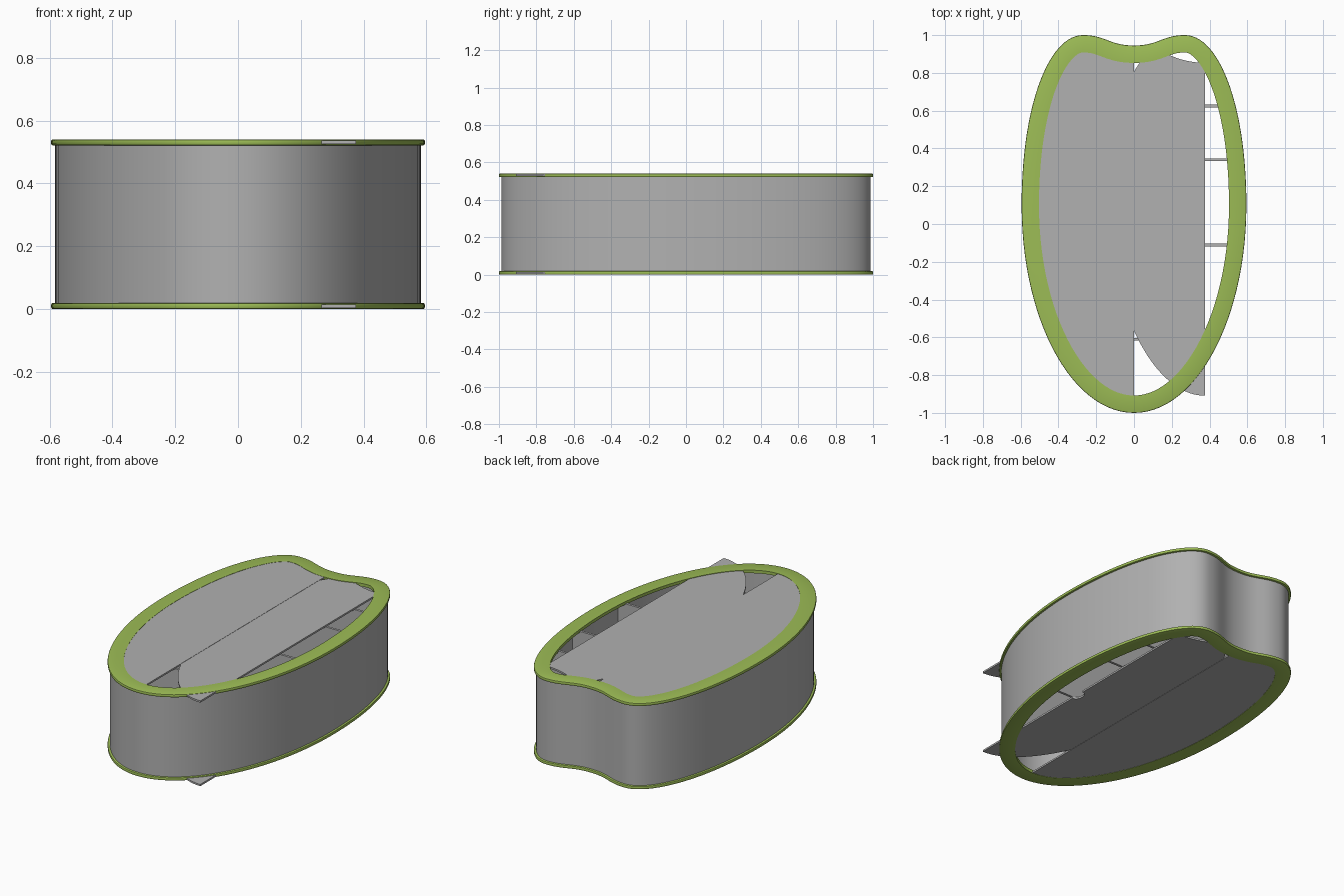
import bpy, bmesh, math
from mathutils import Vector
from mathutils.geometry import interpolate_bezier

if "Cube" in bpy.data.objects:
    bpy.data.objects.remove(bpy.data.objects["Cube"])


def material(name, rgb):
    m = bpy.data.materials.new(name)
    m.diffuse_color = (*rgb, 1)
    m.use_nodes = True
    m.node_tree.nodes["Principled BSDF"].inputs["Base Color"].default_value = m.diffuse_color
    return m


GREEN = material("leaf green", (0.335, 0.505, 0.092))
GREY = material("plain grey", (0.44, 0.44, 0.44))


# Outline: right side as Bezier spans from front tip to back notch, then mirrored
def outline(n=28):
    spans = [((0, -1), (0.329, -1), (0.595, -0.507), (0.595, 0.1)),
             ((0.595, 0.1), (0.595, 0.63), (0.45, 1.0), (0.27, 1.0)),
             ((0.27, 1.0), (0.15, 1.0), (0.13, 0.945), (0, 0.945))]
    right = []
    for s in spans:
        a, b, c, d = [Vector((x, y, 0)) for x, y in s]
        right += [p.to_2d() for p in interpolate_bezier(a, b, c, d, n)][:-1]
    right.append(Vector((0, 0.945)))
    return right + [Vector((-p.x, p.y)) for p in reversed(right[1:-1])]


def inset(pts, d):
    out = []
    for i, p in enumerate(pts):
        t = (pts[(i + 1) % len(pts)] - pts[i - 1]).normalized()
        out.append(p + Vector((-t.y, t.x)) * d)
    return out


def finish(name, bm, mat, smooth=True):
    bmesh.ops.recalc_face_normals(bm, faces=bm.faces)
    me = bpy.data.meshes.new(name)
    bm.to_mesh(me)
    bm.free()
    me.materials.append(mat)
    ob = bpy.data.objects.new(name, me)
    bpy.context.collection.objects.link(ob)
    if smooth:
        bpy.context.view_layer.objects.active = ob
        ob.select_set(True)
        bpy.ops.object.shade_smooth_by_angle(angle=math.radians(35))
        ob.select_set(False)
    return ob


# Closed band: sweep a (inset, z) cross-section around the outline
def band(name, section, mat):
    bm = bmesh.new()
    base = outline()
    rings = [[bm.verts.new((p.x, p.y, z)) for p in inset(base, d)] for d, z in section]
    n = len(base)
    for a, b in zip(rings, rings[1:] + rings[:1]):
        for i in range(n):
            j = (i + 1) % n
            bm.faces.new((a[i], a[j], b[j], b[i]))
    return finish(name, bm, mat)


def plate(name, pts, z0, z1, mat):
    bm = bmesh.new()
    face = bm.faces.new([bm.verts.new((p.x, p.y, z0)) for p in pts])
    ext = bmesh.ops.extrude_face_region(bm, geom=[face])
    verts = [v for v in ext["geom"] if isinstance(v, bmesh.types.BMVert)]
    bmesh.ops.translate(bm, verts=verts, vec=(0, 0, z1 - z0))
    return finish(name, bm, mat)


# Side wall
band("side_wall", [(0.013, 0.012), (0.013, 0.528), (0.04, 0.528), (0.04, 0.012)], GREY)

# Green rims with softened edges
for name, z in (("bottom_rim", 0.0), ("top_rim", 0.521)):
    h, r, w = 0.019, 0.005, 0.092
    band(name, [(r, z), (0.0015, z + 0.0015), (0, z + r), (0, z + h - r),
                (0.0015, z + h - 0.0015), (r, z + h), (w, z + h), (w, z)], GREEN)

# Fixed half panels and identical sliding half panels, top and bottom
half = [p for p in inset(outline(), 0.091) if p.x < 1e-5]
SLIDE = 0.375
moved = [p + Vector((SLIDE, 0)) for p in half]
# Finger notch in the straight edge of the lower slider
edge = [p for p in moved if p.x > SLIDE - 1e-4]
low = min(edge, key=lambda p: p.y)
k = moved.index(low)
notch = [Vector((SLIDE - 0.035 * math.sin(a), -0.06 - 0.045 * math.cos(a)))
         for a in [math.pi * i / 12 for i in range(13)]]
notched = moved[:k + 1] + notch + moved[k + 1:]
plate("top_fixed_panel", half, 0.528, 0.5385, GREY)
plate("top_sliding_panel", moved, 0.526, 0.537, GREY)
plate("bottom_fixed_panel", half, 0.0015, 0.012, GREY)
plate("bottom_sliding_panel", notched, 0.003, 0.014, GREY)

# Upright dividers spanning the inside, cut to the wall
wall = inset(outline(), 0.035)
for i, y in enumerate((0.625, 0.34, -0.112, -0.61)):
    x = min((p for p in wall if p.x > 0.2), key=lambda p: abs(p.y - y)).x
    t = 0.0075
    plate("divider_%d" % (i + 1), [Vector((-x, y - t)), Vector((x, y - t)),
          Vector((x, y + t)), Vector((-x, y + t))], 0.014, 0.526, GREY)
